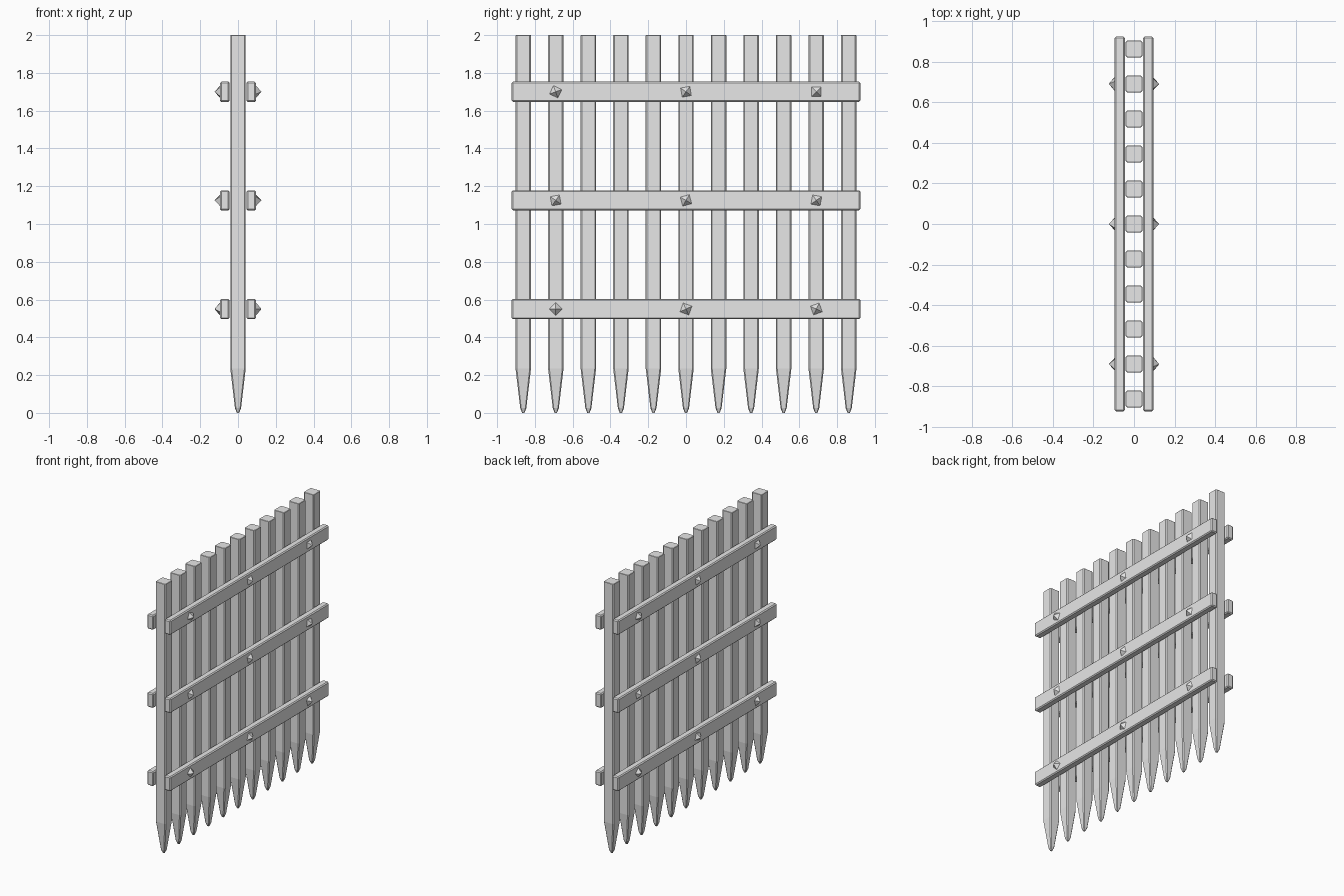
import bpy
import bmesh
import math
from mathutils import Matrix

cube = bpy.data.objects.get("Cube")
if cube:
    bpy.data.objects.remove(cube, do_unlink=True)

GREY = (0.8, 0.8, 0.8, 1.0)
iron = bpy.data.materials.new("light grey")
iron.use_nodes = True
iron.diffuse_color = GREY
iron.node_tree.nodes["Principled BSDF"].inputs["Base Color"].default_value = GREY


def make_object(name, bm):
    bmesh.ops.recalc_face_normals(bm, faces=bm.faces[:])
    mesh = bpy.data.meshes.new(name)
    bm.to_mesh(mesh)
    bm.free()
    mesh.materials.append(iron)
    obj = bpy.data.objects.new(name, mesh)
    bpy.context.collection.objects.link(obj)
    return obj


def chamfered_ring(bm, z, half, cut):
    inner = half - cut
    points = []
    for sx, sy in ((1, 1), (-1, 1), (-1, -1), (1, -1)):
        corner = [(sx * half, sy * inner), (sx * inner, sy * half)]
        points += corner if sx * sy > 0 else corner[::-1]
    return [bm.verts.new((x, y, z)) for x, y in points]


def add_bar(name, y):
    # Square post with chamfered corners, narrowing to a blunt spike
    bm = bmesh.new()
    sections = [(0.0, 0.006, 0.002), (0.025, 0.016, 0.005),
                (0.235, 0.041, 0.007), (1.998, 0.041, 0.007), (2.0, 0.039, 0.007)]
    rings = [chamfered_ring(bm, *s) for s in sections]
    for low, high in zip(rings, rings[1:]):
        for i in range(len(low)):
            j = (i + 1) % len(low)
            bm.faces.new((low[i], low[j], high[j], high[i]))
    bm.faces.new(rings[0])
    bm.faces.new(rings[-1])
    make_object(name, bm).location.y = y


def add_rail(name, side, z):
    # Long flat strap with worn edges
    bm = bmesh.new()
    bmesh.ops.create_cube(bm, size=1, matrix=Matrix.Diagonal((0.05, 1.845, 0.107, 1)))
    rail = make_object(name, bm)
    rail.location = (side * 0.07, 0, z)
    bevel = rail.modifiers.new("worn edges", 'BEVEL')
    bevel.width = 0.007
    bevel.segments = 1


def add_stud(name, side, y, z, turn):
    # Four-sided pyramid pointing outwards
    bm = bmesh.new()
    bmesh.ops.create_cone(bm, cap_ends=True, segments=4, radius1=0.036,
                          radius2=0, depth=0.03)
    spin = Matrix.Rotation(math.radians(turn), 4, 'Z')
    bm.transform(Matrix.Rotation(side * math.pi / 2, 4, 'Y') @ spin)
    make_object(name, bm).location = (side * 0.109, y, z)


# Upright bars
for i in range(11):
    add_bar(f"upright_bar_{i + 1}", (i - 5) * 0.1723)

# Rails and studs on both faces
rows = [("lower", 0.55, (0, 25, 65)),
        ("middle", 1.125, (55, 60, 35)),
        ("upper", 1.70, (20, 55, 45))]
for side, face in ((1, "left"), (-1, "right")):
    for row, z, turns in rows:
        add_rail(f"{face}_{row}_rail", side, z)
        for k, turn in enumerate(turns):
            add_stud(f"{face}_{row}_stud_{k + 1}", side, side * (k - 1) * 0.69, z, turn)
